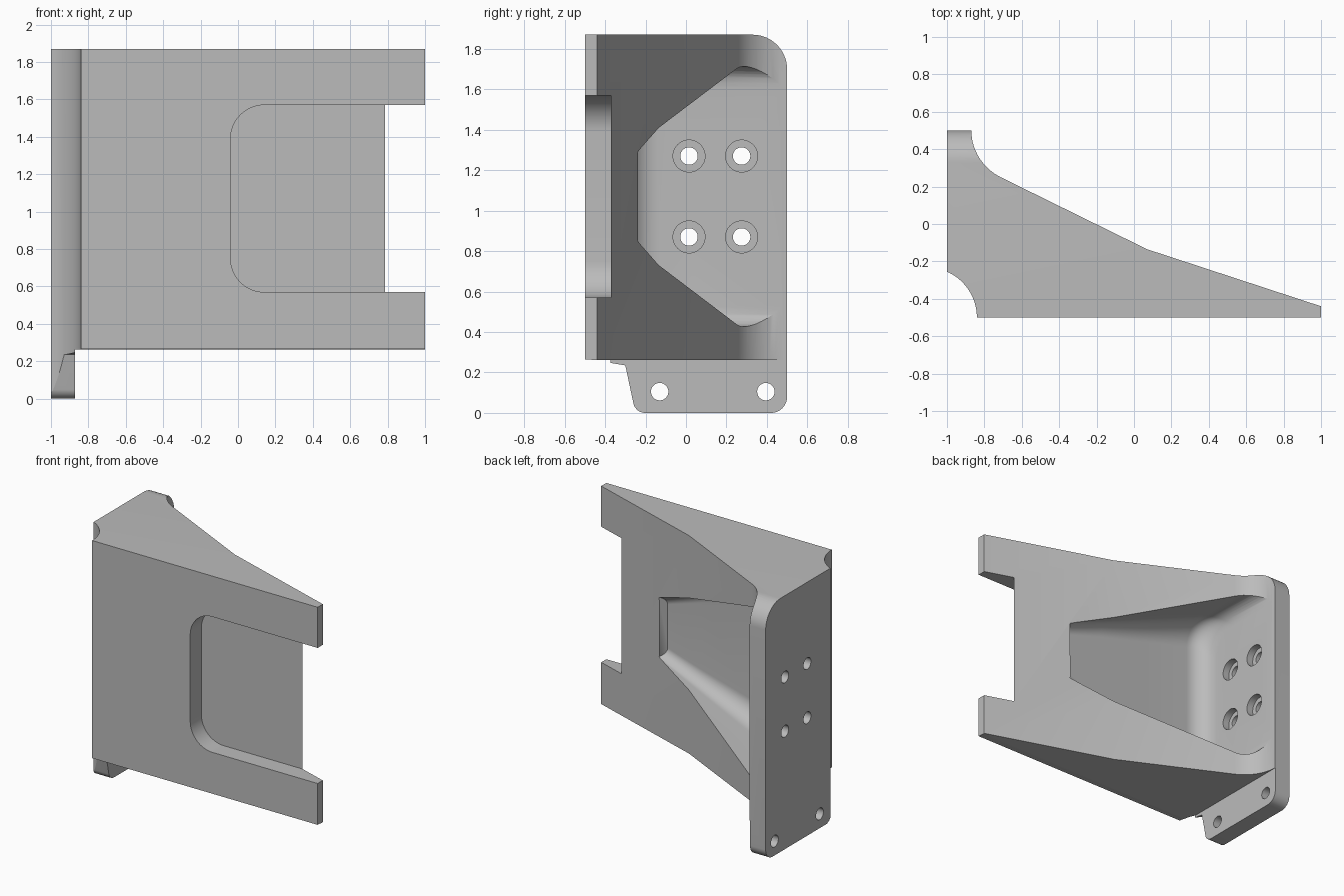
import bpy, bmesh, math
from mathutils import Vector, Matrix

cube = bpy.data.objects.get("Cube")
if cube:
    bpy.data.objects.remove(cube, do_unlink=True)

metal = bpy.data.materials.new("light grey metal")
metal.use_nodes = True
GREY = (0.5, 0.5, 0.5, 1)
metal.diffuse_color = GREY
metal.node_tree.nodes["Principled BSDF"].inputs["Base Color"].default_value = GREY

MID = 1.07  # height of the bracket's symmetry plane


def rounded(corners):
    """Closed outline from (a, b, radius) corners."""
    out = []
    for i, (a, b, r) in enumerate(corners):
        p = Vector((a, b))
        if r == 0:
            out.append(p)
            continue
        u = (Vector(corners[i - 1][:2]) - p).normalized()
        v = (Vector(corners[(i + 1) % len(corners)][:2]) - p).normalized()
        half = u.angle(v) / 2
        centre = p + (u + v).normalized() * r / math.sin(half)
        s = p + u * r / math.tan(half) - centre
        e = p + v * r / math.tan(half) - centre
        for k in range(11):
            t = k / 10
            out.append(centre + (s * (1 - t) + e * t).normalized() * r)
    return out


def loft(name, rings):
    """Solid skinned through rings of equal point count."""
    bm = bmesh.new()
    loops = [[bm.verts.new(p) for p in ring] for ring in rings]
    n = len(loops[0])
    for a, b in zip(loops, loops[1:]):
        for i in range(n):
            j = (i + 1) % n
            bm.faces.new((a[i], a[j], b[j], b[i]))
    bm.faces.new(loops[0][::-1])
    bm.faces.new(loops[-1])
    bmesh.ops.recalc_face_normals(bm, faces=bm.faces)
    mesh = bpy.data.meshes.new(name)
    bm.to_mesh(mesh)
    bm.free()
    mesh.materials.append(metal)
    obj = bpy.data.objects.new(name, mesh)
    bpy.context.collection.objects.link(obj)
    return obj


def prism(name, outline, axis, lo, hi):
    place = {"x": lambda p, h: (h, p[0], p[1]),
             "y": lambda p, h: (p[0], h, p[1]),
             "z": lambda p, h: (p[0], p[1], h)}[axis]
    return loft(name, [[place(p, h) for p in outline] for h in (lo, hi)])


def circle(a, b, r, n=48):
    return [(a + r * math.cos(math.tau * k / n), b + r * math.sin(math.tau * k / n))
            for k in range(n)]


def combine(target, tool, operation):
    mod = target.modifiers.new(operation, "BOOLEAN")
    mod.operation, mod.object, mod.solver = operation, tool, "EXACT"
    bpy.context.view_layer.objects.active = target
    bpy.ops.object.modifier_apply(modifier=mod.name)
    bpy.data.objects.remove(tool, do_unlink=True)


# Tapered body: plan profile with a concave blend into the mounting plate
blend = [(-0.588 + 0.282 * math.cos(math.radians(a)),
          0.503 + 0.282 * math.sin(math.radians(a)))
         for a in (180 + 63.7 * k / 14 for k in range(15))]
plan = [(-1.1, 0.6), (-0.87, 0.6)] + blend + [
    (0.07, -0.135), (1, -0.44), (1, -0.5), (-1.1, -0.5)]
bracket = prism("bracket", plan, "z", 0.262, 2)

# Mounting plate tab below the body
tab = prism("tab", [(-0.6, -0.1), (0.6, -0.1), (0.6, 0.4), (-0.6, 0.4)], "x", -1.2, -0.872)
combine(bracket, tab, "UNION")

# Side outline trims the rounded plate corners and the slanted tab edge
side = rounded([(-0.25, 0, 0.06), (0.5, 0, 0.08), (0.5, 1.87, 0.17), (-0.7, 1.87, 0),
                (-0.7, 0.265, 0), (-0.48, 0.265, 0), (-0.3, 0.235, 0)])
combine(bracket, prism("side_outline", side, "x", -1, 1.5), "INTERSECT")

# Concave front corner
combine(bracket, prism("corner_cutter", circle(-1.108, -0.5, 0.268, 96), "z", -1, 3), "DIFFERENCE")

# Front recess, open at the far end
recess = rounded([(-0.04, 0.57, 0.18), (1.5, 0.57, 0), (1.5, 1.57, 0), (-0.04, 1.57, 0.18)])
combine(bracket, prism("recess_cutter", recess, "y", -0.8, -0.37), "DIFFERENCE")


# Rear pocket: a tapering trough filleted into the plate
def trough(x, inset=0, slant=0):
    t = (0.39 - x) / 1.26
    w = 0.22 + 0.47 * t - inset
    floor = -0.285 + inset
    r = 0.06 + 0.13 * min(t, 1)
    outline = rounded([(0.8, -w, 0), (floor, -w, r), (floor, w, r), (0.8, w, 0)])
    return [(x + slant * min(0, y + 0.24), y, MID + z) for y, z in outline]


R = 0.15
sections = [trough(-0.868 + R * (1 - math.cos(a)), R * (1 - math.sin(a)))
            for a in (math.pi / 2 * k / 10 for k in range(11))]
sections += [trough(-0.3), trough(0.07), trough(0.39, 0, 0.9)]
combine(bracket, loft("pocket_cutter", sections), "DIFFERENCE")

# Counterbored bolt holes, then plain tab holes
for y in (0.015, 0.275):
    for z in (MID - 0.2, MID + 0.2):
        combine(bracket, prism("bore", circle(y, z, 0.079), "x", -0.92, -0.6), "DIFFERENCE")
        combine(bracket, prism("hole", circle(y, z, 0.043), "x", -1.2, -0.6), "DIFFERENCE")
for y in (-0.13, 0.395):
    combine(bracket, prism("hole", circle(y, 0.105, 0.043), "x", -1.2, -0.6), "DIFFERENCE")

# Smooth the blends, keep machined edges crisp
bpy.ops.object.select_all(action="DESELECT")
bracket.select_set(True)
bpy.context.view_layer.objects.active = bracket
bpy.ops.object.shade_smooth_by_angle(angle=math.radians(25))
